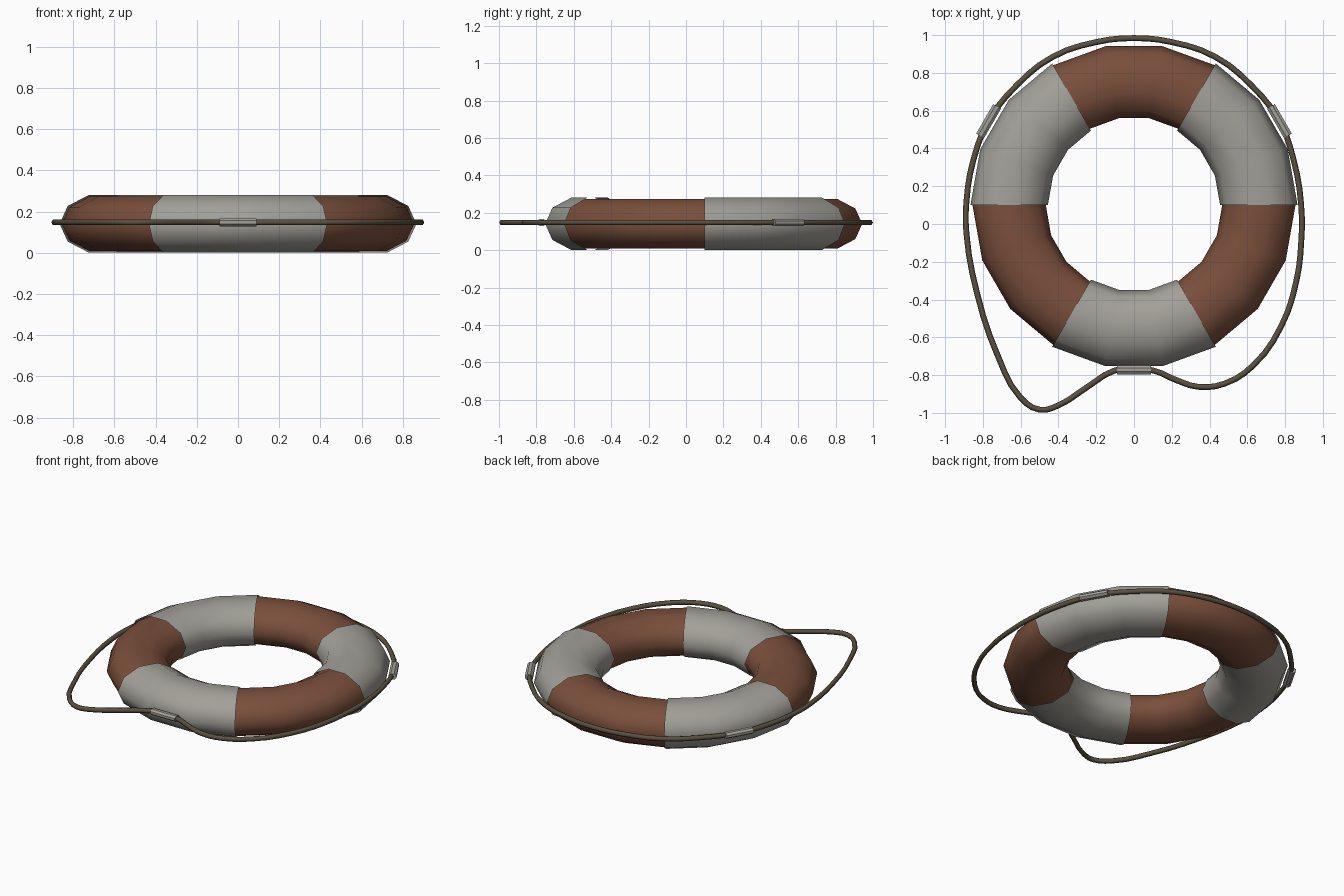
import bpy, bmesh, math
from mathutils import Matrix

if "Cube" in bpy.data.objects:
    bpy.data.objects.remove(bpy.data.objects["Cube"])

CY, CZ = 0.10, 0.141      # ring centre
ROPE_Z = 0.148

def mat(name, col):
    m = bpy.data.materials.new(name)
    m.diffuse_color = (*col, 1)
    m.use_nodes = True
    m.node_tree.nodes["Principled BSDF"].inputs["Base Color"].default_value = m.diffuse_color
    return m

BROWN = mat("faded_red_brown", (0.195, 0.078, 0.044))
WHITE = mat("weathered_white", (0.36, 0.35, 0.315))
ROPE = mat("rope_brown", (0.10, 0.08, 0.052))

def finish(bm, name, material, smooth):
    bmesh.ops.recalc_face_normals(bm, faces=bm.faces)
    me = bpy.data.meshes.new(name)
    bm.to_mesh(me)
    bm.free()
    me.materials.append(material)
    for p in me.polygons:
        p.use_smooth = smooth
    ob = bpy.data.objects.new(name, me)
    bpy.context.collection.objects.link(ob)
    return ob

def tube(name, a0, steps, rx, rz, material, closed=False):
    """Sweep a ten-sided oval around the ring in 20 degree steps."""
    bm = bmesh.new()
    loops = []
    for i in range(steps if closed else steps + 1):
        a = math.radians(a0 + 20 * i)
        loop = []
        for j in range(10):
            t = math.tau * j / 10
            r = 0.661 + rx * math.cos(t)
            loop.append(bm.verts.new((r * math.cos(a), CY + r * math.sin(a),
                                      CZ + rz * math.sin(t))))
        loops.append(loop)
    for i in range(steps):
        p, q = loops[i], loops[(i + 1) % len(loops)]
        for j in range(10):
            k = (j + 1) % 10
            bm.faces.new((p[j], q[j], q[k], p[k]))
    return finish(bm, name, material, True)

# Float ring and three cloth sleeves
tube("float_ring", 0, 18, 0.194, 0.139, BROWN, True)
for n, a in enumerate((0, 120, 240)):
    tube(f"white_sleeve_{n + 1}", a, 3, 0.205, 0.147, WHITE)

# Grab rope with slack loops at the front
pts = [(0, .984), (.2, .963), (.43, .885), (.62, .735), (.77, .545), (.845, .34),
       (.885, .1), (.885, -.1), (.86, -.3), (.78, -.54), (.63, -.75), (.48, -.845),
       (.34, -.862), (.22, -.825), (.1, -.775), (0, -.77), (-.1, -.775),
       (-.25, -.865), (-.4, -.96), (-.5, -.983), (-.6, -.92), (-.72, -.7),
       (-.83, -.37), (-.887, -.05), (-.887, .12), (-.85, .34), (-.77, .545),
       (-.62, .735), (-.43, .885), (-.2, .963)]
cu = bpy.data.curves.new("grab_rope", 'CURVE')
cu.dimensions = '3D'
cu.bevel_depth = 0.0155
cu.bevel_resolution = 1
cu.resolution_u = 3
sp = cu.splines.new('BEZIER')
sp.bezier_points.add(len(pts) - 1)
sp.use_cyclic_u = True
for b, (x, y) in zip(sp.bezier_points, pts):
    b.co = (x, y, ROPE_Z)
    b.handle_left_type = b.handle_right_type = 'AUTO'
cu.materials.append(ROPE)
rope = bpy.data.objects.new("grab_rope", cu)
bpy.context.collection.objects.link(rope)

# Rope holders, one at the middle of each sleeve
for n, (deg, r) in enumerate(((30, .889), (150, .889), (270, .872))):
    a = math.radians(deg)
    bm = bmesh.new()
    bmesh.ops.create_cone(bm, cap_ends=True, segments=8, radius1=.026,
                          radius2=.026, depth=.18)
    M = (Matrix.Translation((r * math.cos(a), CY + r * math.sin(a), ROPE_Z))
         @ Matrix.Rotation(a, 4, 'Z') @ Matrix.Diagonal((1, 1, .8, 1))
         @ Matrix.Rotation(math.pi / 2, 4, 'X') @ Matrix.Rotation(math.pi / 8, 4, 'Z'))
    bmesh.ops.transform(bm, matrix=M, verts=bm.verts)
    finish(bm, f"rope_holder_{n + 1}", WHITE, False)
